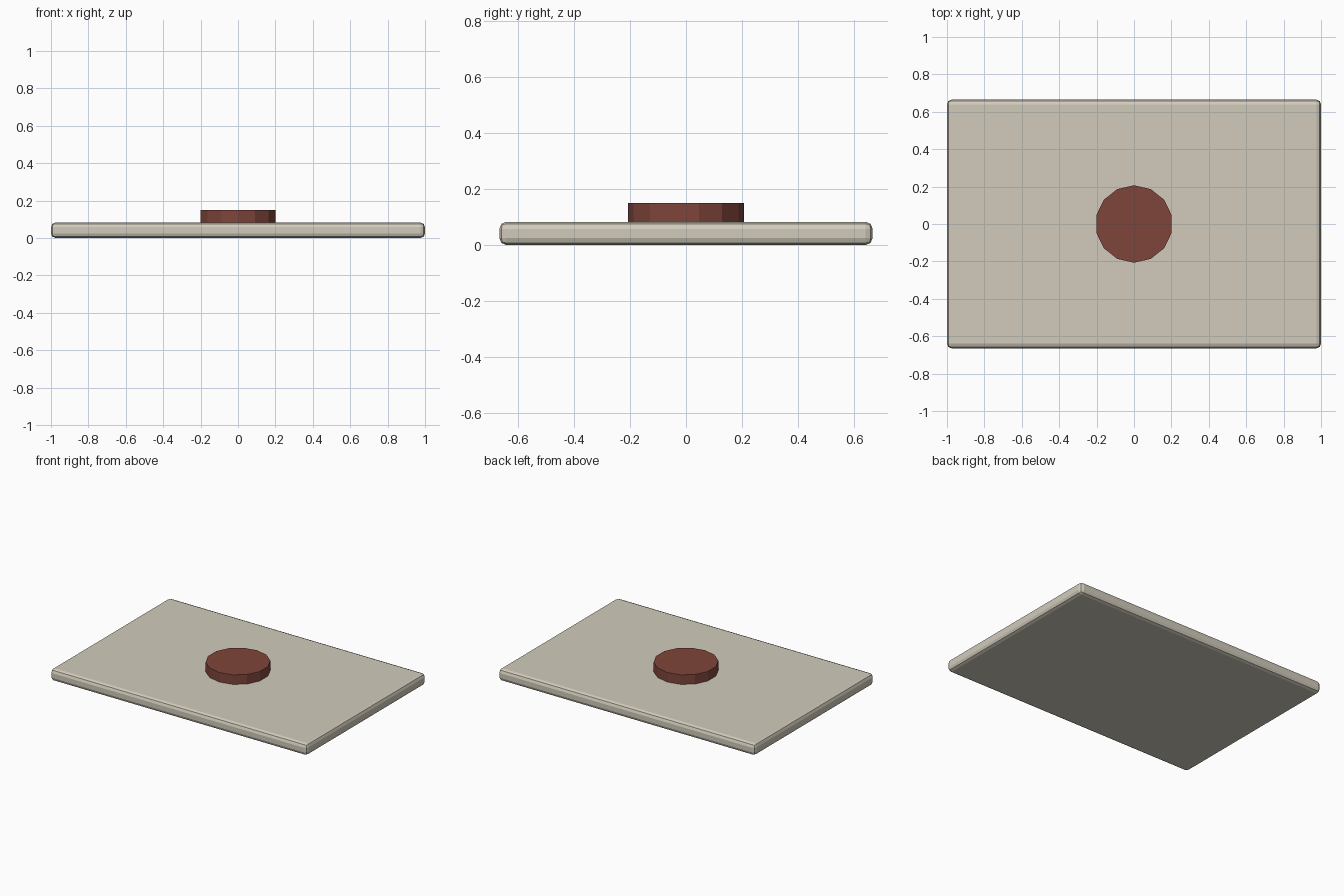
import bpy
import math

if "Cube" in bpy.data.objects:
    bpy.data.objects.remove(bpy.data.objects["Cube"])


def paint(obj, name, color):
    mat = bpy.data.materials.new(name)
    mat.diffuse_color = color
    mat.use_nodes = True
    mat.node_tree.nodes["Principled BSDF"].inputs["Base Color"].default_value = mat.diffuse_color
    obj.data.materials.append(mat)


# Flat rectangular packet with softened edges
bpy.ops.mesh.primitive_cube_add(size=1, location=(0, 0, 0.0415))
packet = bpy.context.object
packet.name = "envelope_body"
packet.scale = (2.0, 1.33, 0.083)
bpy.ops.object.transform_apply(location=False, rotation=False, scale=True)
bevel = packet.modifiers.new("edge_rounding", 'BEVEL')
bevel.width = 0.025
bevel.segments = 2
paint(packet, "cream_paper", (0.64, 0.60, 0.50, 1))

# Fourteen-sided wax disc on top, one corner pointing to the back
bpy.ops.mesh.primitive_cylinder_add(vertices=14, radius=0.207, depth=0.07,
                                    location=(0, 0, 0.115))
seal = bpy.context.object
seal.name = "wax_seal"
paint(seal, "red_wax", (0.21, 0.06, 0.042, 1))
